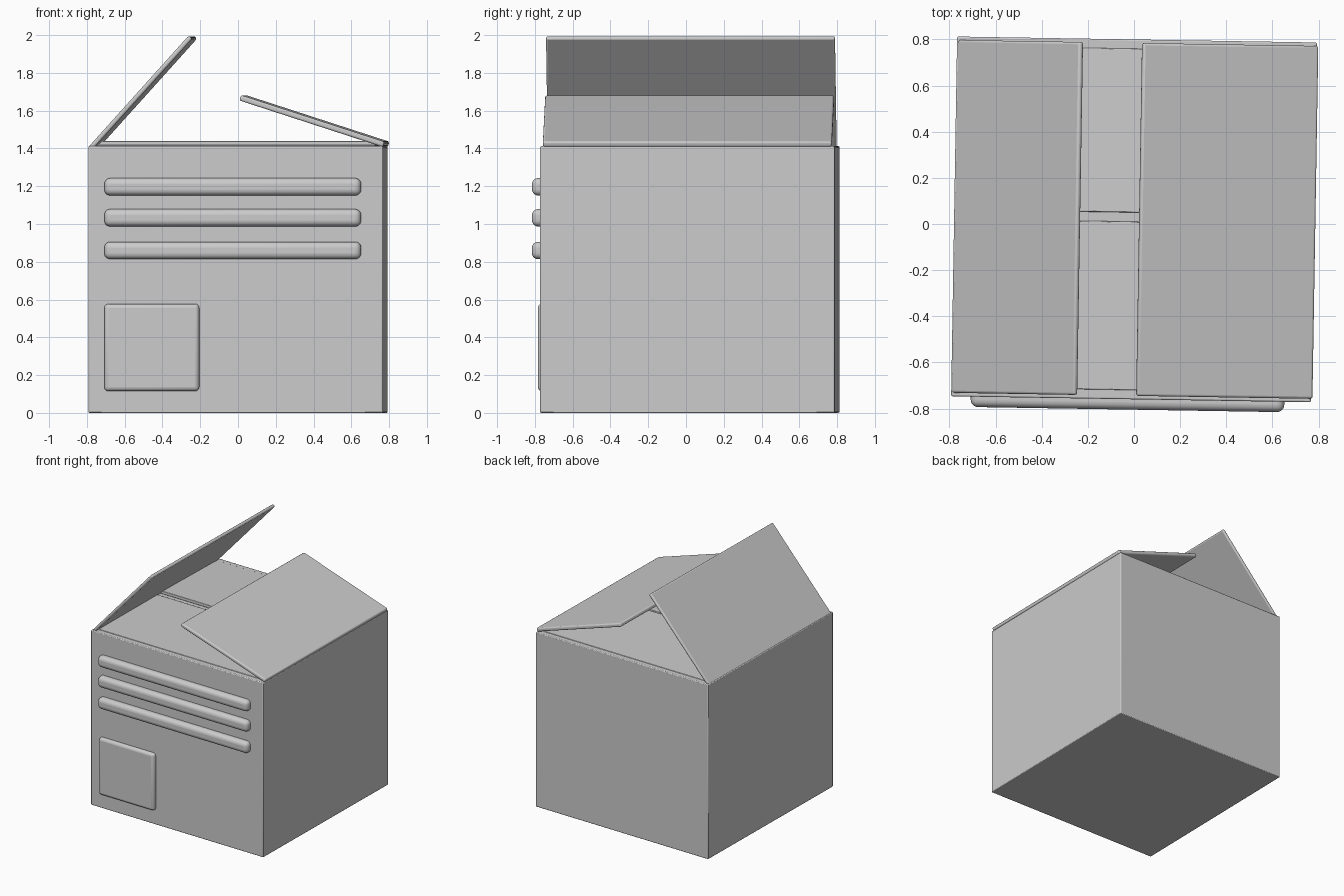
import bpy
import math
from mathutils import Matrix, Vector

old = bpy.data.objects.get("Cube")
if old:
    bpy.data.objects.remove(old, do_unlink=True)

# One plain grey for the whole model
GREY = (0.6, 0.6, 0.6, 1)
grey = bpy.data.materials.new("plain grey")
grey.use_nodes = True
grey.diffuse_color = GREY
grey.node_tree.nodes["Principled BSDF"].inputs["Base Color"].default_value = GREY

# The whole box is turned slightly about the vertical
TURN = Matrix.Translation((0, 0.02, 0)) @ Matrix.Rotation(math.radians(-0.95), 4, "Z")
HALF = 0.78
TOP = 1.412


def block(name, low, high, bevel, segments=3, place=Matrix()):
    """Bevelled block between two corners, placed in the turned frame."""
    low, high = Vector(low), Vector(high)
    bpy.ops.mesh.primitive_cube_add(size=1)
    ob = bpy.context.object
    ob.name = name
    ob.data.materials.append(grey)
    shape = Matrix.Translation((low + high) / 2) @ Matrix.Diagonal((*(high - low), 1))
    ob.data.transform(shape)
    ob.matrix_world = TURN @ place
    bpy.ops.object.shade_smooth_by_angle(angle=math.radians(35))
    mod = ob.modifiers.new("rounded edges", "BEVEL")
    mod.width = bevel
    mod.segments = segments
    return ob


def hinge(x, y, z, axis, degrees):
    return Matrix.Translation((x, y, z)) @ Matrix.Rotation(math.radians(degrees), 4, axis)


# Body
block("box_body", (-HALF, -HALF, 0), (HALF, HALF, TOP), 0.006, 2)

# Large open side flaps, hinged on the top edges
block("left_flap", (-0.8, -0.765, 0), (0, 0.765, 0.03), 0.01, 3,
      hinge(HALF, 0, TOP - 0.005, "Y", 18))
block("right_flap", (0, -0.765, -0.025), (0.795, 0.765, 0), 0.01, 3,
      hinge(-HALF, 0, TOP - 0.005, "Y", -48))

# Nearly closed inner flaps
block("front_flap", (-0.74, 0, -0.02), (0.74, 0.73, 0.004), 0.004, 2,
      hinge(0, -0.74, TOP, "X", 0.5))
block("back_flap", (-0.74, -0.71, -0.02), (0.74, 0, 0.004), 0.004, 2,
      hinge(0, 0.74, TOP, "X", -1.8))

# Raised bars and square panel on the front
for number, z in enumerate((1.197, 1.033, 0.86), 1):
    block(f"front_bar_{number}", (-0.695, -HALF - 0.045, z - 0.046),
          (0.665, -HALF + 0.045, z + 0.046), 0.032, 5)
block("front_panel", (-0.695, -HALF - 0.028, 0.115), (-0.192, -HALF + 0.03, 0.577), 0.022, 4)
